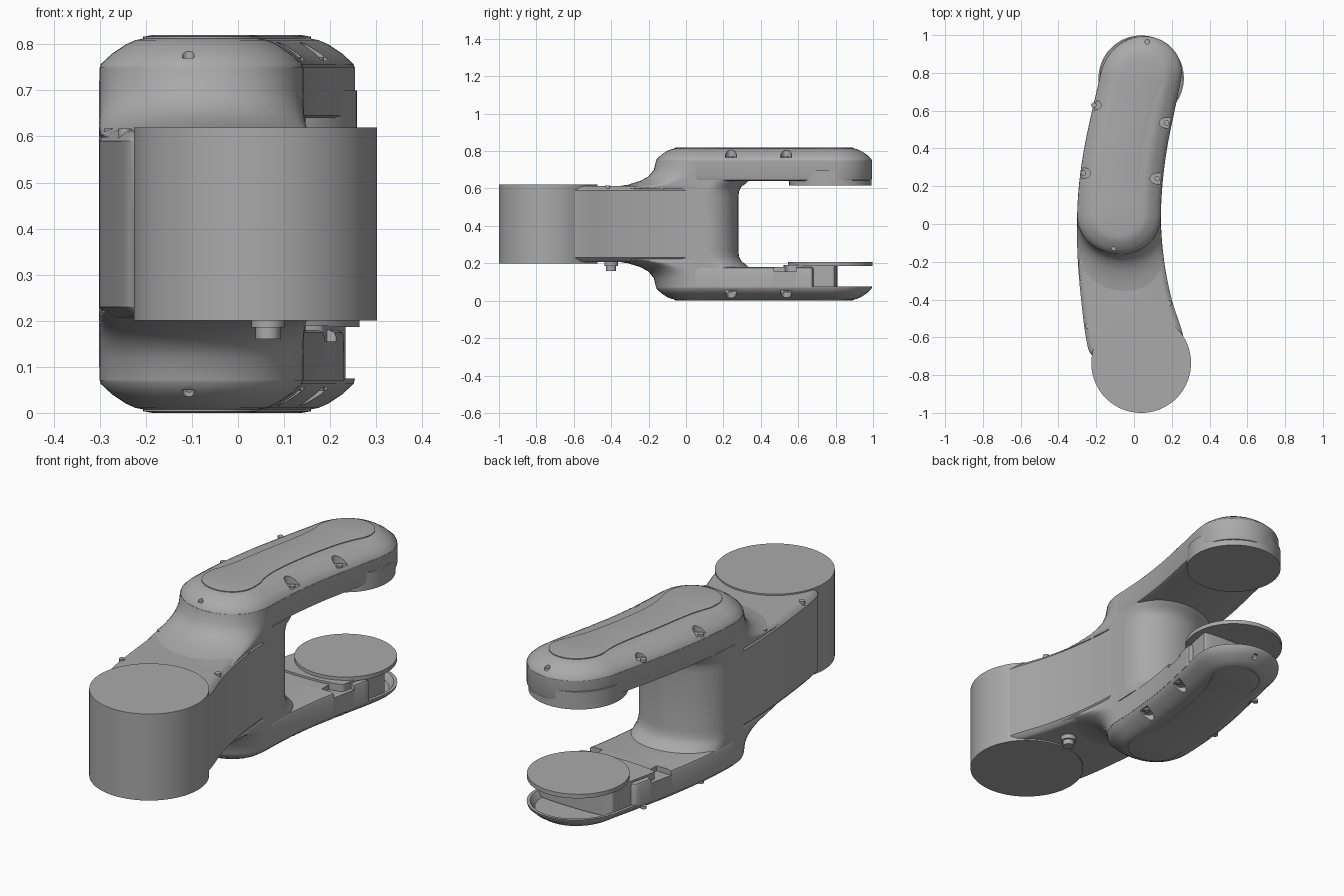
import bpy, bmesh, math
from mathutils import Matrix

cube = bpy.data.objects.get("Cube")
if cube:
    bpy.data.objects.remove(cube, do_unlink=True)

HEIGHT = 0.82
grey = bpy.data.materials.new("plain grey")
grey.use_nodes = True
grey.diffuse_color = (0.4, 0.4, 0.4, 1)
grey.node_tree.nodes["Principled BSDF"].inputs["Base Color"].default_value = (0.4, 0.4, 0.4, 1)

# Plan outline of the curved link, sampled every 0.2 along y from -0.8
LEFT = [-.215, -.255, -.28, -.297, -.302, -.292, -.264, -.222, -.178, -.16]
RIGHT = [.28, .262, .20, .16, .143, .15, .175, .215, .255, .265]


def edge(table, y):
    """Smooth interpolation through an outline table."""
    t = min(max((y + 0.8) / 0.2, 0), len(table) - 1.001)
    i = int(t)
    f = t - i
    a, b, c, d = (table[min(max(i + k, 0), len(table) - 1)] for k in (-1, 0, 1, 2))
    return b + 0.5 * f * (c - a + f * (2*a - 5*b + 4*c - d + f * (3*(b - c) + d - a)))


def finish(name, bm, angle=35):
    bmesh.ops.remove_doubles(bm, verts=bm.verts, dist=1e-5)
    bmesh.ops.recalc_face_normals(bm, faces=bm.faces)
    mesh = bpy.data.meshes.new(name)
    bm.to_mesh(mesh)
    bm.free()
    mesh.materials.append(grey)
    ob = bpy.data.objects.new(name, mesh)
    bpy.context.collection.objects.link(ob)
    smooth(ob, angle)
    return ob


def smooth(ob, angle=35):
    bpy.ops.object.select_all(action='DESELECT')
    ob.select_set(True)
    bpy.context.view_layer.objects.active = ob
    bpy.ops.object.shade_smooth_by_angle(angle=math.radians(angle))


def ribbon(name, rings, nose, tail, flip=False, waist=0):
    """Loft round-ended slices (z, y_start, y_end, inset) of the curved outline."""
    bm = bmesh.new()
    loops = []
    for z, y0, y1, inset in rings:
        y0, y1 = y0 + inset, y1 - inset
        a, b = max(nose - inset, .01), max(tail - inset, .01)
        arc = [math.pi / 2 * i / 10 for i in range(11)]
        rows = [(y0 + a * (1 - math.cos(t)), math.sin(t)) for t in arc]
        span = y1 - b - y0 - a
        rows += [(y0 + a + span * i / 26, 1) for i in range(1, 26)]
        rows += [(y1 - b * (1 - math.cos(t)), math.sin(t)) for t in reversed(arc)]
        sides = ([], [])
        for y, k in rows:
            l, r = edge(LEFT, y), edge(RIGHT, y)
            pinch = waist * max(0, 1 - ((y - 0.43) / 0.33) ** 4)
            half = ((r - l) / 2 - inset - pinch) * k
            for side, sign in zip(sides, (-1, 1)):
                side.append(bm.verts.new(((l + r) / 2 + sign * half, y, HEIGHT - z if flip else z)))
        loops.append(sides)
    for (l0, r0), (l1, r1) in zip(loops, loops[1:]):
        p, q = l0 + r0[::-1], l1 + r1[::-1]
        for i in range(len(p)):
            j = (i + 1) % len(p)
            bm.faces.new((p[i], p[j], q[j], q[i]))
    for l, r in (loops[0], loops[-1]):
        for i in range(len(l) - 1):
            bm.faces.new((l[i], l[i + 1], r[i + 1], r[i]))
    return finish(name, bm)


def add_cylinder(bm, x, y, z0, z1, r, stretch=1, seg=24):
    m = Matrix.Translation((x, y, (z0 + z1) / 2)) @ Matrix.Diagonal((stretch, 1, 1, 1))
    bmesh.ops.create_cone(bm, cap_ends=True, segments=seg, radius1=r, radius2=r,
                          depth=abs(z1 - z0), matrix=m)


def cylinder(name, x, y, z0, z1, r, seg=24):
    bm = bmesh.new()
    add_cylinder(bm, x, y, z0, z1, r, seg=seg)
    return finish(name, bm)


def carve(ob, bm):
    cutter = finish("cutter", bm)
    cutter.hide_render = True
    mod = ob.modifiers.new("cut", 'BOOLEAN')
    mod.operation, mod.solver, mod.object = 'DIFFERENCE', 'EXACT', cutter
    bpy.context.view_layer.objects.active = ob
    bpy.ops.object.modifier_apply(modifier=mod.name)
    bpy.data.objects.remove(cutter, do_unlink=True)
    smooth(ob)


# Front joint drum, neck and the column between the two arms
cylinder("front_joint_drum", .038, -.736, .2, .62, .264, 96)
ribbon("neck", [(.207, -.78, .1, .03), (.212, -.78, .1, .015), (.23, -.78, .1, 0),
                (.59, -.78, .1, 0), (.608, -.78, .1, .015), (.613, -.78, .1, .03)], .12, .1)
fillet = [(0, .34), (.02, .318), (.035, .296), (.06, .284), (.09, .28)]
column = [(.175 + d, -.1, y, 0) for d, y in fillet]
column += [(HEIGHT - z, a, b, c) for z, a, b, c in reversed(column)]
ribbon("column", column, .1, .18)

# Upper and lower forks
NOTCHES = [(.185, .535), (.135, .24), (-.225, .63), (-.28, .27)]
for side, flip in (("upper", False), ("lower", True)):
    def level(z):
        return HEIGHT - z if flip else z

    # Shoulder sweeping from the neck up into the arm
    ribbon(side + "_shoulder", [(.598, -.5, .15, .004), (.606, -.40, .15, 0), (.62, -.31, .15, 0),
                                (.64, -.245, .15, 0), (.665, -.20, .15, 0), (.70, -.172, .15, 0),
                                (.75, -.16, .15, 0)], .21, .1, flip)
    back, tail = (.70, .03) if flip else (.995, .215)
    arm = ribbon(side + "_arm", [(.64, -.16, back, .015), (.645, -.16, back, .004),
                                 (.655, -.16, back, 0), (.75, -.16, back, 0)], .21, tail, flip)
    if flip:
        # Stepped pockets on both sides beside the joint disc
        bm = bmesh.new()
        for x in (-.27, .22):
            m = Matrix.Translation((x, .53, .175)) @ Matrix.Diagonal((.2, .12, .04, 1))
            bmesh.ops.create_cube(bm, size=1, matrix=m)
        carve(arm, bm)

    # Chamfered cover; the lower one is a shallow open tray at the rear
    rings = [(.745, -.16, .995, 0), (.757, -.16, .995, .003), (.78, -.16, .995, .028),
             (.80, -.16, .995, .058), (.809, -.16, .995, .078), (.813, -.16, .995, .098)]
    if flip:
        rings = [(.775, -.16, .995, .035), (.745, -.16, .995, .015)] + rings
    cover = ribbon(side + "_cover", rings, .21, .215, flip)
    bm = bmesh.new()
    for x, y in NOTCHES:
        add_cylinder(bm, x, y, level(.765), level(.86), .03, 1.7)
    for x, y in ((-.108, -.135), (.07, .965)):
        add_cylinder(bm, x, y, level(.77), level(.86), .013)
    carve(cover, bm)
    for i, (x, y) in enumerate(NOTCHES):
        inward = -.012 if x > 0 else .012
        cylinder(f"{side}_cover_screw_{i}", x + inward, y, level(.76), level(.773), .014)

    # Waisted inlay panel on the cover
    ribbon(side + "_panel", [(.811, -.16, .995, .095), (.8165, -.16, .995, .095),
                             (.82, -.16, .995, .115)], .21, .215, flip, .035)

# Rear joint: boss under the upper arm, disc and support above the lower one
cylinder("upper_rear_boss", .038, .772, .615, .70, .22, 72)
cylinder("lower_rear_disc", .038, .772, .186, .206, .226, 72)
ribbon("lower_disc_support", [(.05, .5, .83, .02), (.19, .5, .83, .02)], .05, .04)

# Neck screws and the plug underneath
for i, (x, y) in enumerate(((-.277, -.2), (-.245, -.54), (.185, -.42), (.137, -.13))):
    cylinder(f"neck_screw_{i}", x, y, .59, .617, .014)
cylinder("plug_flange", .065, -.4, .185, .215, .036)
cylinder("plug_pin", .065, -.4, .16, .2, .027)
